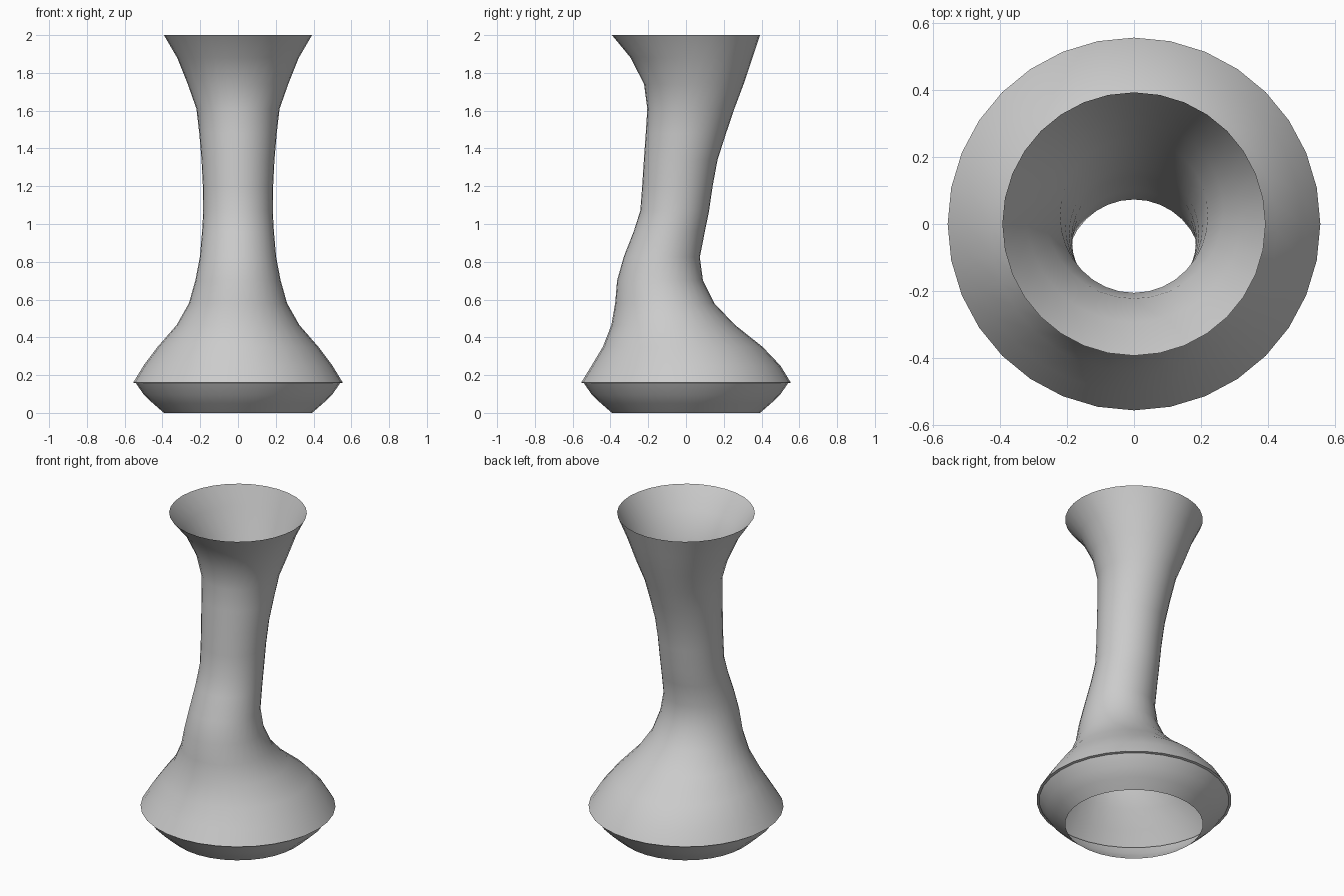
import bpy, bmesh, math

SIDES = 32
# body rings: height, half width in x, back edge y, front edge y
RINGS = [
    (0.0, 0.392, 0.392, -0.392), (0.05, 0.45, 0.45, -0.45),
    (0.095, 0.498, 0.498, -0.498), (0.157, 0.54, 0.54, -0.54),
    (0.16, 0.555, 0.555, -0.555), (0.25, 0.50, 0.50, -0.50),
    (0.35, 0.425, 0.405, -0.44), (0.465, 0.325, 0.26, -0.395),
    (0.58, 0.26, 0.15, -0.375), (0.70, 0.226, 0.09, -0.365),
    (0.825, 0.202, 0.073, -0.33), (0.96, 0.19, 0.10, -0.277),
    (1.07, 0.184, 0.122, -0.242), (1.20, 0.186, 0.141, -0.232),
    (1.34, 0.193, 0.167, -0.223), (1.48, 0.205, 0.212, -0.213),
    (1.61, 0.22, 0.256, -0.205), (1.74, 0.266, 0.305, -0.222),
    (1.88, 0.322, 0.352, -0.293), (2.0, 0.392, 0.392, -0.392),
]

# vase shell: open at both ends, neck bent towards the front
bm = bmesh.new()
loops = []
for z, rx, back, front in RINGS:
    cy, ry = (back + front) / 2, (back - front) / 2
    loops.append([bm.verts.new((rx * math.cos(a), cy + ry * math.sin(a), z))
                  for a in (2 * math.pi * i / SIDES for i in range(SIDES))])
for low, high in zip(loops, loops[1:]):
    for i in range(SIDES):
        j = (i + 1) % SIDES
        bm.faces.new((low[i], low[j], high[j], high[i]))
mesh = bpy.data.meshes.new("vase_body")
bm.to_mesh(mesh)
bm.free()
vase = bpy.data.objects.new("vase_body", mesh)
bpy.context.collection.objects.link(vase)

# smooth shading with a sharp shoulder
bpy.context.view_layer.objects.active = vase
vase.select_set(True)
bpy.ops.object.shade_smooth_by_angle(angle=math.radians(35))
